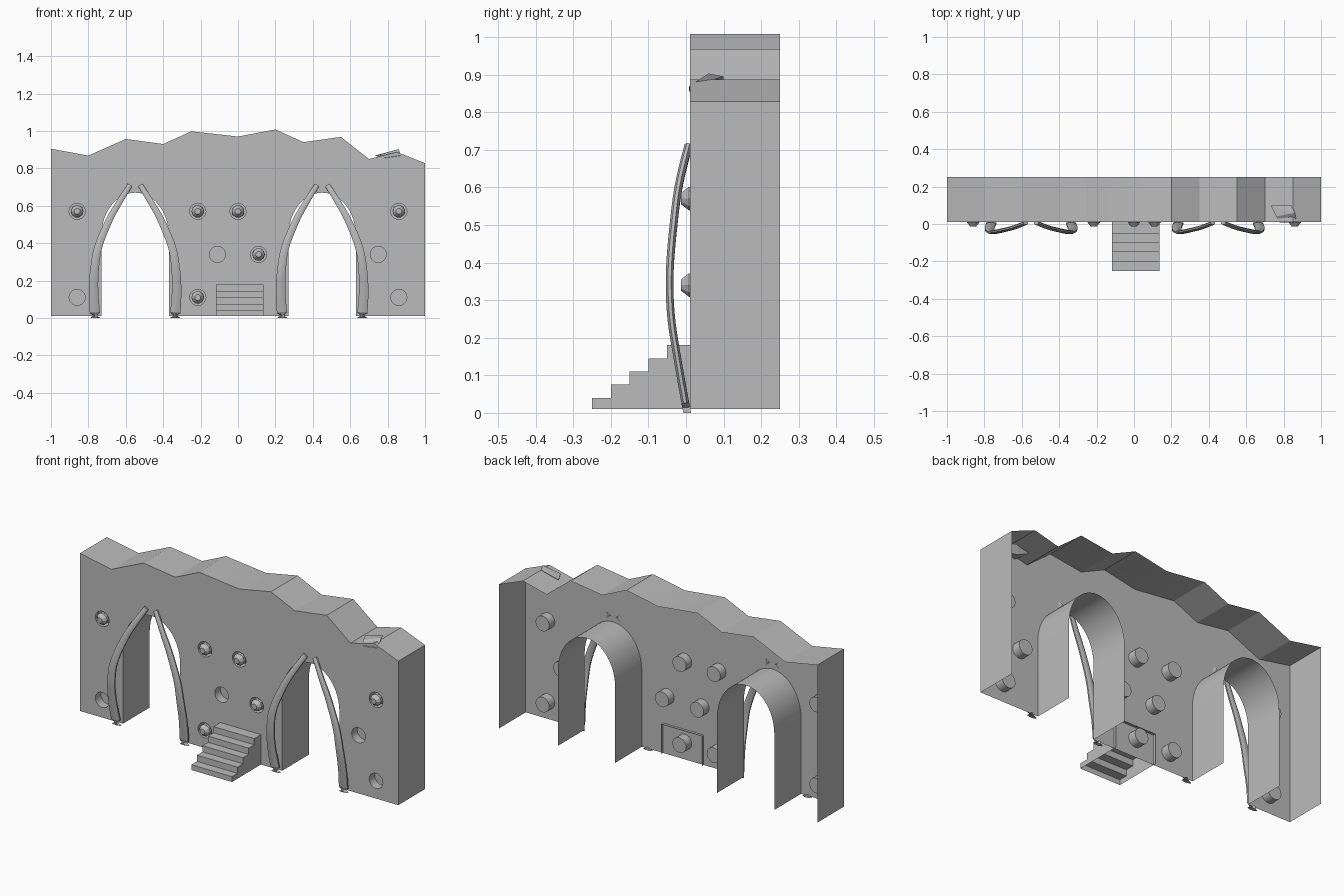
import bpy, bmesh, math
from mathutils import Vector

if "Cube" in bpy.data.objects:
    bpy.data.objects.remove(bpy.data.objects["Cube"], do_unlink=True)

GREY = (0.5, 0.5, 0.5, 1.0)
stone = bpy.data.materials.new("stone grey")
stone.use_nodes = True
stone.diffuse_color = GREY
stone.node_tree.nodes["Principled BSDF"].inputs["Base Color"].default_value = GREY

FRONT, BACK, BASE = 0.01, 0.25, 0.01
ARCHES = (-0.55, 0.45)


def finish(name, bm, smooth=None):
    me = bpy.data.meshes.new(name)
    bm.to_mesh(me)
    bm.free()
    me.materials.append(stone)
    ob = bpy.data.objects.new(name, me)
    bpy.context.collection.objects.link(ob)
    if smooth:
        bpy.ops.object.select_all(action='DESELECT')
        ob.select_set(True)
        bpy.context.view_layer.objects.active = ob
        bpy.ops.object.shade_smooth_by_angle(angle=math.radians(smooth))
    return ob


def ring(bm, cx, cz, r, y, n):
    return [bm.verts.new((cx + r * math.cos(math.tau * i / n), y,
                          cz + r * math.sin(math.tau * i / n))) for i in range(n)]


def bridge(bm, a, b):
    for i in range(len(a)):
        j = (i + 1) % len(a)
        bm.faces.new((a[i], a[j], b[j], b[i]))


# Wall outline: jagged ridge, then along the base with two arched openings
ridge = [(-1, .905), (-.8, .868), (-.6, .957), (-.4, .93), (-.25, .998), (0, .97),
         (.2, 1.008), (.35, .94), (.55, .968), (.7, .85), (.85, .887), (1, .828)]
outline = ridge + [(1, BASE)]
for c in reversed(ARCHES):
    outline.append((c + .18, BASE))
    for i in range(25):
        a = math.pi * i / 24
        outline.append((c + .18 * math.cos(a), .44 + .23 * math.sin(a)))
    outline.append((c - .18, BASE))
outline.append((-1, BASE))

# Round sockets; the flag marks those that hold a knob
sockets = [(-.86, .57, True), (-.215, .57, True), (0, .57, True), (.86, .57, True),
           (-.11, .34, False), (.11, .34, True), (.75, .34, False),
           (-.86, .11, False), (-.215, .11, True), (0, .11, False), (.86, .11, False)]

# Wall: a thin shell, open at the back and the base
bm = bmesh.new()
front = [bm.verts.new((x, FRONT, z)) for x, z in outline]
rims = [ring(bm, x, z, .043, FRONT, 20) for x, z, _ in sockets]
edges = []
for loop in [front] + rims:
    edges += [bm.edges.new((loop[i - 1], loop[i])) for i in range(len(loop))]
bmesh.ops.triangle_fill(bm, edges=edges, use_beauty=True, normal=(0, -1, 0))
back = [bm.verts.new((x, BACK, z)) for x, z in outline]
for i in range(len(front)):
    if outline[i - 1][1] == BASE and outline[i][1] == BASE:
        continue
    bm.faces.new((front[i - 1], front[i], back[i], back[i - 1]))
for rim, (x, z, _) in zip(rims, sockets):
    floor = ring(bm, x, z, .043, .06, 20)
    bridge(bm, rim, floor)
    bm.faces.new(floor)
bmesh.ops.recalc_face_normals(bm, faces=bm.faces[:])
facing = sum(f.normal.y * f.calc_area() for f in bm.faces
             if all(abs(v.co.y - FRONT) < 1e-5 for v in f.verts))
if facing > 0:
    bmesh.ops.reverse_faces(bm, faces=bm.faces[:])
finish("wall", bm, 25)

# Faceted knobs set in some of the sockets
for k, (x, z, filled) in enumerate(sockets):
    if filled:
        bm = bmesh.new()
        rings = [ring(bm, x, z, r, y, 10) for r, y in
                 ((.026, .055), (.034, .03), (.033, .008), (.016, -.013))]
        for a, b in zip(rings, rings[1:]):
            bridge(bm, a, b)
        bm.faces.new(rings[0])
        bm.faces.new(rings[-1])
        bmesh.ops.recalc_face_normals(bm, faces=bm.faces[:])
        finish(f"knob_{k}", bm)

# Steps: an open-bottomed shell passing slightly through the wall
profile = [(-.25, BASE)]
for i in range(5):
    y, z = -.25 + .05 * i, .04 + .035 * i
    profile += [(y, z), (y + .05 if i < 4 else .025, z)]
profile.append((.025, BASE))
bm = bmesh.new()
sides = [[bm.verts.new((x, y, z)) for y, z in profile] for x in (-.118, .137)]
for s in sides:
    bm.faces.new(s)
for i in range(len(profile) - 2):
    bm.faces.new((sides[0][i], sides[0][i + 1], sides[1][i + 1], sides[1][i]))
bmesh.ops.recalc_face_normals(bm, faces=bm.faces[:])
finish("steps", bm)

# Curved ribs: flattened tapering bars leaning over each arch
path = [Vector(p) for p in ((-.213, .003, 0), (-.222, -.022, .14), (-.217, -.04, .26),
                            (-.197, -.043, .38), (-.14, -.031, .52),
                            (-.09, -.018, .61), (-.028, .006, .71))]


def spline(points, steps=5):
    ext = [2 * points[0] - points[1]] + points + [2 * points[-1] - points[-2]]
    out = []
    for p0, p1, p2, p3 in zip(ext, ext[1:], ext[2:], ext[3:]):
        for s in range(steps):
            t = s / steps
            out.append(.5 * (2 * p1 + (p2 - p0) * t + (2 * p0 - 5 * p1 + 4 * p2 - p3) * t ** 2
                             + (3 * p1 - p0 - 3 * p2 + p3) * t ** 3))
    return out + [points[-1]]


def rib(name, cx, side):
    pts = spline(path)
    bm = bmesh.new()
    loops = []
    for i, p in enumerate(pts):
        t = i / (len(pts) - 1)
        d = (pts[min(i + 1, len(pts) - 1)] - pts[max(i - 1, 0)]).normalized()
        across = d.cross(Vector((0, 1, 0))).normalized()
        depth = across.cross(d)
        if i == 0:
            across, depth = Vector((1, 0, 0)), Vector((0, 1, 0))
        w = .03 - .015 * t
        loop = []
        for k in range(8):
            a = math.tau * (k + .5) / 8
            q = p + across * w * math.cos(a) + depth * .011 * math.sin(a)
            loop.append(bm.verts.new((cx + side * q.x, q.y, max(q.z, 0))))
        loops.append(loop)
    for a, b in zip(loops, loops[1:]):
        bridge(bm, a, b)
    bm.faces.new(loops[0])
    bm.faces.new(loops[-1])
    bmesh.ops.recalc_face_normals(bm, faces=bm.faces[:])
    finish(name, bm, 50)


for c, label in zip(ARCHES, ("right", "left")):
    rib(f"{label}_arch_outer_rib" if c < 0 else f"{label}_arch_inner_rib", c, 1)
    rib(f"{label}_arch_inner_rib" if c < 0 else f"{label}_arch_outer_rib", c, -1)

# Loose stone chip on the low part of the ridge
bm = bmesh.new()
for x, y, z in ((.73, .1, .868), (.84, .1, .895), (.86, .06, .903), (.76, .04, .874),
                (.78, .008, .855), (.87, .008, .868), (.8, .06, .85)):
    bm.verts.new((x, y, z))
bmesh.ops.convex_hull(bm, input=bm.verts[:])
finish("ridge_chip", bm)
